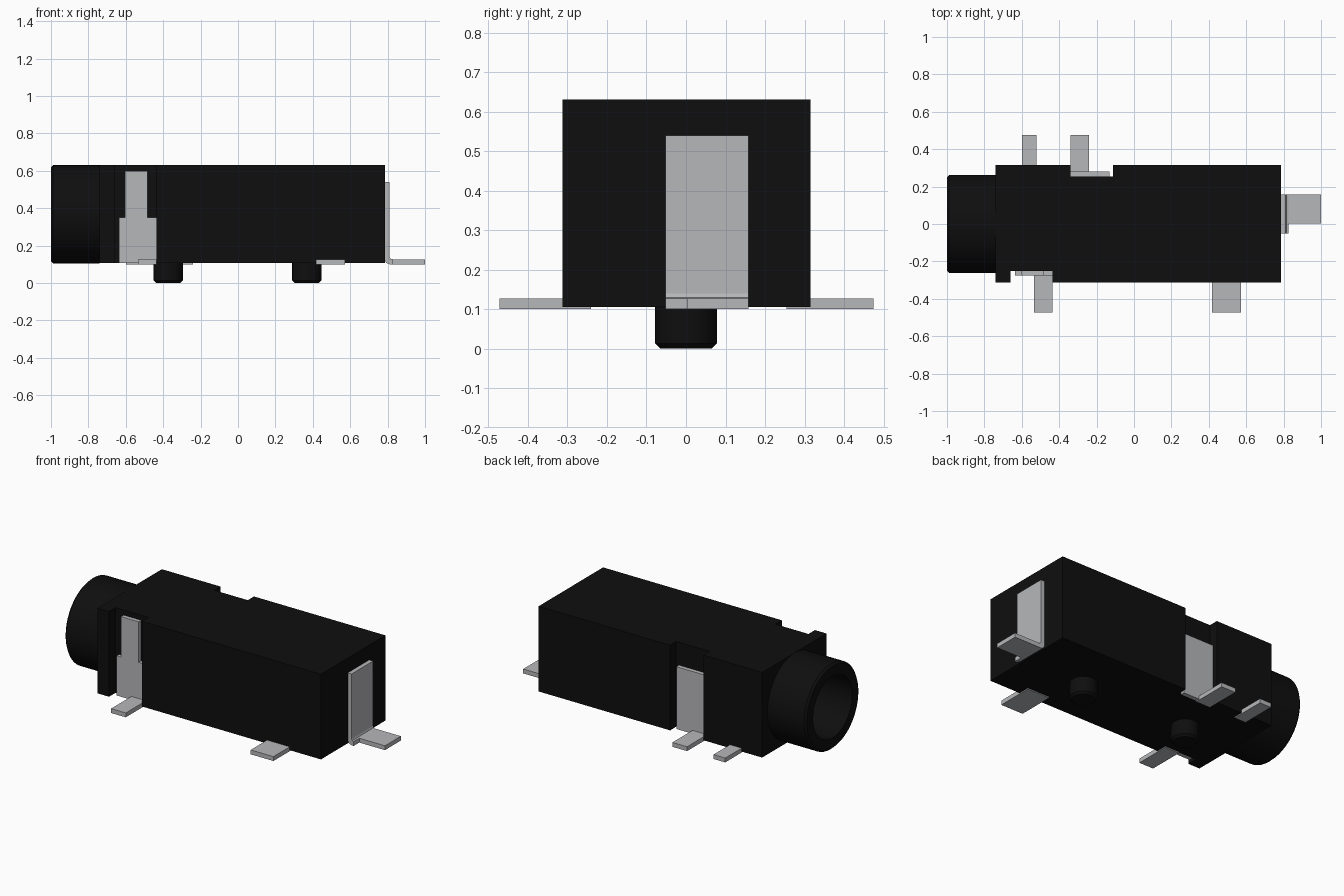
import bpy, bmesh, math
from mathutils import Vector

if "Cube" in bpy.data.objects:
    bpy.data.objects.remove(bpy.data.objects["Cube"])


def material(name, rgb):
    m = bpy.data.materials.new(name)
    m.diffuse_color = (*rgb, 1)
    m.use_nodes = True
    m.node_tree.nodes["Principled BSDF"].inputs["Base Color"].default_value = m.diffuse_color
    return m


BLACK = material("black plastic", (0.0045, 0.0045, 0.0045))
SILVER = material("silver metal", (0.47, 0.475, 0.49))


def finish(bm, name, mat, smooth=False):
    bmesh.ops.recalc_face_normals(bm, faces=bm.faces)
    mesh = bpy.data.meshes.new(name)
    bm.to_mesh(mesh)
    bm.free()
    mesh.materials.append(mat)
    ob = bpy.data.objects.new(name, mesh)
    bpy.context.collection.objects.link(ob)
    if smooth:
        bpy.ops.object.select_all(action='DESELECT')
        bpy.context.view_layer.objects.active = ob
        ob.select_set(True)
        bpy.ops.object.shade_smooth_by_angle(angle=math.radians(30))
    return ob


def prism(name, points, vector, mat):
    """Extrude a flat outline along a vector."""
    bm = bmesh.new()
    face = bm.faces.new([bm.verts.new(p) for p in points])
    new = bmesh.ops.extrude_face_region(bm, geom=[face])["geom"]
    bmesh.ops.translate(bm, vec=vector,
                        verts=[v for v in new if isinstance(v, bmesh.types.BMVert)])
    # the extrude drops or keeps the base cap; make sure the solid is closed
    bmesh.ops.holes_fill(bm, edges=[e for e in bm.edges if e.is_boundary])
    return finish(bm, name, mat)


def box(name, x0, x1, y0, y1, z0, z1, mat=SILVER):
    return prism(name, [(x0, y0, z0), (x1, y0, z0), (x1, y1, z0), (x0, y1, z0)],
                 (0, 0, z1 - z0), mat)


def lathe(name, profile, centre, axis, mat, closed=False, steps=48):
    """Spin (along, radius) points round the x or z axis."""
    bm = bmesh.new()
    c = Vector(centre)
    u = Vector((1, 0, 0)) if axis == 'X' else Vector((0, 0, 1))
    r = Vector((0, 1, 0))
    vs = [bm.verts.new(c + u * a + r * rad) for a, rad in profile]
    es = [bm.edges.new(p) for p in zip(vs, vs[1:])]
    if closed:
        es.append(bm.edges.new((vs[-1], vs[0])))
    bmesh.ops.spin(bm, geom=vs + es, cent=c, axis=u, angle=2 * math.pi, steps=steps)
    bmesh.ops.remove_doubles(bm, verts=bm.verts, dist=1e-5)
    return finish(bm, name, mat, smooth=True)


ZC, BASE, TOP, R, HOLE = 0.368, 0.106, 0.631, 0.263, 0.19

# housing with a full height recess on each side
outline = [(-0.74, -0.313), (-0.66, -0.313), (-0.66, -0.25), (-0.435, -0.25),
           (-0.435, -0.313), (0.785, -0.313), (0.785, 0.315), (-0.112, 0.315),
           (-0.112, 0.255), (-0.34, 0.255), (-0.34, 0.315), (-0.74, 0.315)]
housing = prism("housing", [(x, y, BASE) for x, y in outline], (0, 0, TOP - BASE), BLACK)

# plug bore cut into the housing
cutter = lathe("bore_cutter", [(-0.8, 0), (-0.8, HOLE), (0.6, HOLE), (0.6, 0)],
               (0, 0, ZC), 'X', BLACK)
cutter.hide_render = True
mod = housing.modifiers.new("bore", 'BOOLEAN')
mod.object, mod.operation, mod.solver = cutter, 'DIFFERENCE', 'EXACT'
bpy.ops.object.select_all(action='DESELECT')
bpy.context.view_layer.objects.active = housing
housing.select_set(True)
bpy.ops.object.modifier_apply(modifier="bore")
bpy.data.objects.remove(cutter)
bpy.ops.object.shade_smooth_by_angle(angle=math.radians(30))

# round socket sleeve
lathe("sleeve", [(-0.74, R), (-0.988, R), (-1, R - 0.012), (-1, HOLE), (-0.74, HOLE)],
      (0, 0, ZC), 'X', BLACK, closed=True)

# locating pegs
for i, x in enumerate((-0.373, 0.368)):
    lathe(f"locating_peg_{i + 1}",
          [(0, 0), (0, 0.065), (0.013, 0.078), (BASE + 0.01, 0.078), (BASE + 0.01, 0)],
          (x, 0, 0), 'Z', BLACK, steps=32)

# front side terminal: stepped blade and foot
blade = [(-0.636, BASE), (-0.435, BASE), (-0.435, 0.35), (-0.485, 0.35),
         (-0.485, 0.6), (-0.605, 0.6), (-0.605, 0.35), (-0.636, 0.35)]
prism("front_blade", [(x, -0.275, z) for x, z in blade], (0, 0.026, 0), SILVER)
F0, F1 = 0.1, 0.127
box("front_blade_foot", -0.535, -0.435, -0.472, -0.245, F0, F1)
box("front_foot", 0.417, 0.572, -0.472, -0.24, F0, F1)

# back side terminals
box("back_blade", -0.34, -0.13, 0.254, 0.28, BASE, 0.49)
box("back_blade_foot", -0.34, -0.24, 0.254, 0.475, F0, F1)
box("back_foot", -0.6, -0.52, 0.254, 0.475, F0, F1)

# end terminal: bent strip and narrower foot
bend = [(0.784, 0.54), (0.784, 0.127), (0.792, 0.108), (0.811, F0), (0.825, F0),
        (0.825, F1), (0.815, 0.13), (0.811, 0.14), (0.811, 0.54)]
prism("end_strip", [(x, -0.052, z) for x, z in bend], (0, 0.21, 0), SILVER)
box("end_foot", 0.82, 1.0, 0.003, 0.158, F0, F1)
